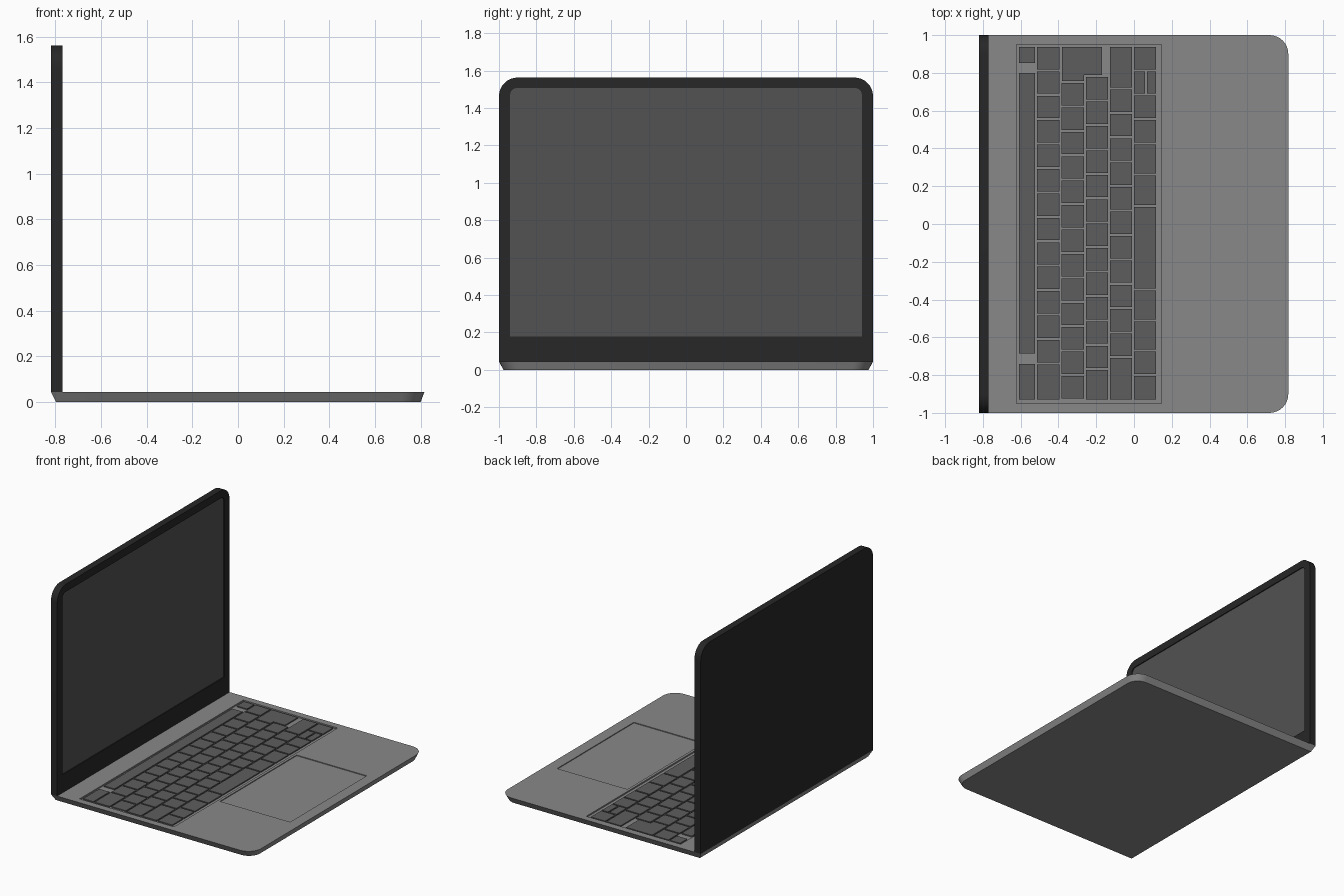
import bpy, bmesh, math

if "Cube" in bpy.data.objects:
    bpy.data.objects.remove(bpy.data.objects["Cube"])

TOP = 0.045     # top of the base
GAP = 0.011     # space between keys


def material(name, v):
    m = bpy.data.materials.new(name)
    m.diffuse_color = (v, v, v, 1)
    m.use_nodes = True
    m.node_tree.nodes["Principled BSDF"].inputs["Base Color"].default_value = m.diffuse_color
    return m


def outline(u0, u1, v0, v1, radii=(0, 0, 0, 0), seg=8):
    """Counter-clockwise rectangle, one radius per corner (from u0,v0)."""
    pts = []
    corners = [(u0, v0, 1, 1), (u1, v0, -1, 1), (u1, v1, -1, -1), (u0, v1, 1, -1)]
    for i, ((u, v, su, sv), r) in enumerate(zip(corners, radii)):
        if r == 0:
            pts.append((u, v))
            continue
        for k in range(seg + 1):
            a = math.pi * (1 + i / 2 + k / seg / 2)
            pts.append((u + su * r + r * math.cos(a), v + sv * r + r * math.sin(a)))
    return pts


def add_loft(bm, low, high, w0, w1, upright=False):
    """Solid between two outlines; upright maps (u, v, w) to (y, z, x)."""
    def ring(pts, w):
        return [bm.verts.new((w, u, v) if upright else (u, v, w)) for u, v in pts]
    a, b = ring(low, w0), ring(high, w1)
    n = len(a)
    bm.faces.new(a[::-1])
    bm.faces.new(b)
    for i in range(n):
        j = (i + 1) % n
        bm.faces.new((a[i], a[j], b[j], b[i]))


def finish(name, bm, mat=None):
    mesh = bpy.data.meshes.new(name)
    bm.to_mesh(mesh)
    bm.free()
    obj = bpy.data.objects.new(name, mesh)
    bpy.context.collection.objects.link(obj)
    if mat:
        mesh.materials.append(mat)
    return obj


def solid(name, low, high, w0, w1, mat=None, upright=False):
    bm = bmesh.new()
    add_loft(bm, low, high, w0, w1, upright)
    return finish(name, bm, mat)


def activate(obj):
    bpy.ops.object.select_all(action='DESELECT')
    obj.select_set(True)
    bpy.context.view_layer.objects.active = obj


def carve(obj, cutter):
    cutter.hide_render = True
    mod = obj.modifiers.new("recess", 'BOOLEAN')
    mod.operation = 'DIFFERENCE'
    mod.object = cutter
    activate(obj)
    bpy.ops.object.modifier_apply(modifier=mod.name)
    bpy.data.objects.remove(cutter, do_unlink=True)


def smooth(obj):
    activate(obj)
    bpy.ops.object.shade_smooth_by_angle(angle=math.radians(30))


metal = material("grey_metal", 0.25)
black = material("black_shell", 0.02)
glass = material("dark_glass", 0.085)
keycap = material("dark_keycap", 0.11)

# Base: tapered slab with rounded front corners
base = solid("base",
             outline(-0.797, 0.80, -0.976, 0.976, (0, 0.09, 0.09, 0)),
             outline(-0.82, 0.817, -1, 1, (0, 0.1, 0.1, 0)), 0, TOP, metal)

# Keyboard well and trackpad recess
well = outline(-0.622, 0.145, -0.95, 0.95)
carve(base, solid("well_cutter", well, well, TOP - 0.01, TOP + 0.05))
pad = outline(0.165, 0.735, -0.445, 0.445)
carve(base, solid("trackpad_cutter", pad, pad, TOP - 0.006, TOP + 0.05))
smooth(base)

# Lid: upright slab with rounded top corners and a screen opening
shape = outline(-1, 1, TOP, 1.563, (0, 0, 0.1, 0.1))
lid = solid("lid", shape, shape, -0.82, -0.769, black, upright=True)
view = outline(-0.94, 0.94, 0.178, 1.507, (0, 0, 0.035, 0.035), 5)
carve(lid, solid("screen_cutter", view, view, -0.779, -0.7, upright=True))
smooth(lid)
solid("screen", view, view, -0.785, -0.776, glass, upright=True)


# Keys: each row is an x range and a list of y boundaries
def key_row(name, x0, x1, spans):
    bm = bmesh.new()
    g = GAP / 2
    for hi, lo in spans:
        o = outline(x0 + g, x1 - g, lo + g, hi - g)
        add_loft(bm, o, o, TOP - 0.012, TOP - 0.002)
    finish(name, bm, keycap)


def steps(start, n, pitch=0.1293):
    return [start - pitch * i for i in range(n + 1)]


def pairs(b):
    return list(zip(b, b[1:]))


END = -0.935
key_row("touch_strip_row", -0.613, -0.519,
        [(0.943, 0.848), (0.806, -0.69), (-0.737, END)])
key_row("number_row", -0.519, -0.388, pairs(steps(0.943, 13) + [END]))
key_row("upper_letter_row", -0.388, -0.259, pairs(steps(0.752, 13)))
key_row("middle_letter_row", -0.259, -0.132, pairs(steps(0.783, 12) + [END]))
key_row("lower_letter_row", -0.132, -0.005, pairs([0.943] + steps(0.718, 11) + [END]))
bottom = pairs([0.943, 0.813, 0.686, 0.556, 0.426, 0.262, 0.095, -0.347,
                -0.511, -0.67, -0.8, END])
arrows = bottom.pop(1)
key_row("space_bar_row", -0.005, 0.122, bottom)
key_row("arrow_up_key", -0.005, 0.063, [arrows])
key_row("arrow_down_key", 0.063, 0.122, [arrows])

# L-shaped enter key
enter = [(-0.382, 0.757), (-0.265, 0.757), (-0.265, 0.788), (-0.17, 0.788),
         (-0.17, 0.937), (-0.382, 0.937)]
solid("enter_key", enter, enter, TOP - 0.012, TOP - 0.002, keycap)
